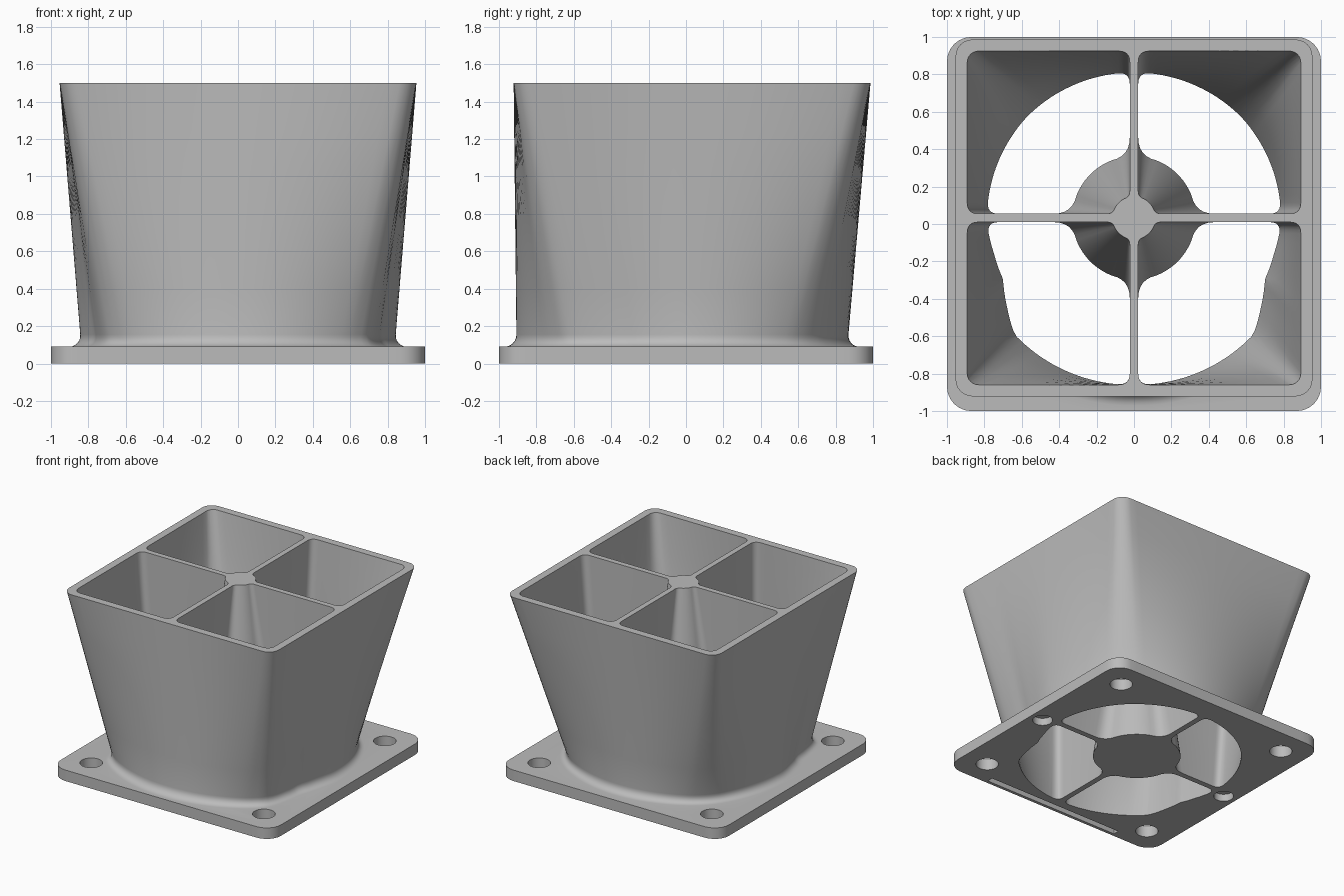
import bpy, bmesh, math
from mathutils import Vector

if "Cube" in bpy.data.objects:
    bpy.data.objects.remove(bpy.data.objects["Cube"], do_unlink=True)

HEIGHT, PLATE = 1.5, 0.09
CY = 0.0325            # y offset of the square mouth and the cross walls
WALL = 0.0225          # half thickness of the cross walls
SIDE, ARC = 14, 6      # samples per straight side and per corner

grey = bpy.data.materials.new("light_grey")
grey.use_nodes = True
grey.diffuse_color = (0.5, 0.5, 0.5, 1)
grey.node_tree.nodes["Principled BSDF"].inputs["Base Color"].default_value = (0.5, 0.5, 0.5, 1)

# Throat radius by elevation angle, same on both sides of x = 0
THROAT = [(-90, .86), (-43, .87), (-33, .81), (-23, .76), (-12, .765), (0, .785), (45, .81), (90, .81)]


def throat(phi):
    deg = math.degrees(phi)
    for (a, ra), (b, rb) in zip(THROAT, THROAT[1:]):
        if deg <= b:
            return ra + (rb - ra) * max(0, (deg - a) / (b - a))
    return THROAT[-1][1]


def round_corner(a, corner, b, n=6):
    a, corner, b = Vector(a), Vector(corner), Vector(b)
    return [a * (1 - s) ** 2 + corner * 2 * s * (1 - s) + b * s * s
            for s in (i / n for i in range(n + 1))]


def mouth_edge(half, rc, start):
    """One quadrant of a rounded square, from the x side round to the y side."""
    flat = half - rc
    side = [Vector((half, start + (flat - start) * i / SIDE)) for i in range(SIDE + 1)]
    arc = [Vector((flat + rc * math.cos(a), flat + rc * math.sin(a)))
           for a in (math.pi / 2 * i / ARC for i in range(1, ARC))]
    return side + arc + [Vector((p.y, p.x)) for p in reversed(side)]


def throat_edge(sy, grow, w, d):
    """One quadrant of the throat in local axes, with its two end corners."""
    def at(phi):
        r = throat(phi) + grow
        return Vector((r * math.cos(phi), sy * (r * math.sin(phi) - CY)))
    p0 = math.asin((CY + sy * w) / throat(0))
    p1 = sy * (math.pi / 2 - math.asin(w / throat(sy * math.pi / 2)))
    q0, q1 = p0 + sy * d / 0.8, p1 - sy * d / 0.8
    n = 2 * SIDE + ARC
    return [at(q0 + (q1 - q0) * i / n) for i in range(n + 1)], at(p0), at(p1)


def hub_edge(r, d):
    a = math.asin(WALL / r)
    b = a + d / r
    x = r * math.cos(a)
    arc = [Vector((r * math.cos(t), r * math.sin(t)))
           for t in (b + (math.pi / 2 - 2 * b) * i / 12 for i in range(13))]
    first = round_corner((x + d, WALL), (x, WALL), arc[0])[:-1]
    return first + arc + [Vector((p.y, p.x)) for p in reversed(first)]


def cell_section(edge, c0, c1, hub, d):
    """Closed outline of one channel: hub, wall, outer edge, wall."""
    near_y = round_corner((c1.x, c1.y - d), c1, edge[-1])
    near_x = round_corner((c0.x - d, c0.y), c0, edge[0])
    return hub + near_y[:-1] + edge[::-1] + near_x[::-1][1:]


def loft(name, rings):
    """Closed solid through matching rings of 3D points."""
    bm = bmesh.new()
    loops = [[bm.verts.new(p) for p in ring] for ring in rings]
    n = len(loops[0])
    for lo, hi in zip(loops, loops[1:]):
        for i in range(n):
            bm.faces.new((lo[i], lo[(i + 1) % n], hi[(i + 1) % n], hi[i]))
    bm.faces.new(loops[0][::-1])
    bm.faces.new(loops[-1])
    bmesh.ops.recalc_face_normals(bm, faces=bm.faces)
    mesh = bpy.data.meshes.new(name)
    bm.to_mesh(mesh)
    bm.free()
    mesh.materials.append(grey)
    obj = bpy.data.objects.new(name, mesh)
    bpy.context.collection.objects.link(obj)
    return obj


def prism(name, outline, z0, z1):
    return loft(name, [[(x, y, z) for x, y in outline] for z in (z0, z1)])


def disc(name, x, y, r, z0, z1):
    return prism(name, [(x + r * math.cos(a), y + r * math.sin(a))
                        for a in (math.tau * i / 32 for i in range(32))], z0, z1)


def combine(target, tool, operation):
    tool.hide_render = True
    mod = target.modifiers.new(tool.name, "BOOLEAN")
    mod.operation, mod.solver, mod.object = operation, "EXACT", tool
    bpy.context.view_layer.objects.active = target
    bpy.ops.object.modifier_apply(modifier=mod.name)
    bpy.data.objects.remove(tool, do_unlink=True)


def outer_ring(z, flare=0.0):
    """Full outer outline at height z, optionally widened for the base fillet."""
    t = z / HEIGHT
    ring = []
    top = mouth_edge(0.954, 0.09, 0)
    for sx, sy in ((1, 1), (-1, 1), (-1, -1), (1, -1)):
        low = throat_edge(sy, 0.045, 0, 0)[0]
        pts = [a.lerp(b, t) for a, b in zip(low, top)]
        pts = [Vector((sx * p.x, sy * p.y + CY)) for p in pts]
        if sx != sy:
            pts.reverse()
        ring += pts[:-1]
    return [(*(p + p.normalized() * flare), z) for p in ring]


# Funnel body with a concave fillet onto the plate
FIL = 0.065
rings = [outer_ring(0.05, FIL)]
for i in range(7):
    a = math.pi / 2 * i / 6
    rings.append(outer_ring(PLATE + FIL * (1 - math.cos(a)), FIL * (1 - math.sin(a))))
rings += [outer_ring(z) for z in (0.4, 0.7, 1.0, 1.25, HEIGHT)]
duct = loft("divided_duct", rings)

# Mounting plate with rounded corners
corner = mouth_edge(1.0, 0.13, 0)
outline = []
for sx, sy in ((1, 1), (-1, 1), (-1, -1), (1, -1)):
    quarter = [(sx * p.x, sy * p.y) for p in corner]
    outline += (quarter if sx == sy else quarter[::-1])[:-1]
combine(duct, prism("mounting_plate", outline, 0, PLATE), "UNION")

# Four channels, leaving the cross walls and the conical hub
D = 0.06
for sx in (1, -1):
    for sy in (1, -1):
        low = cell_section(*throat_edge(sy, 0, WALL, D), hub_edge(0.33, 0.1), D)
        top = cell_section(mouth_edge(0.892, 0.06, WALL + D), Vector((0.892, WALL)),
                           Vector((WALL, 0.892)), hub_edge(0.115, 0.03), D)
        rings = []
        for t in (-0.02, 0.2, 0.4, 0.6, 0.8, 1.02):
            pts = [a.lerp(b, t) for a, b in zip(low, top)]
            rings.append([(sx * p.x, sy * p.y + CY, t * HEIGHT) for p in pts])
        combine(duct, loft("channel_cutter", rings), "DIFFERENCE")

# Corner bolt holes, blind side holes and the slot under the front edge
for sx in (1, -1):
    for sy in (1, -1):
        combine(duct, disc("bolt_hole", sx * 0.785, sy * 0.785, 0.085, -0.1, 0.2), "DIFFERENCE")
    combine(duct, disc("side_hole", sx * 0.89, -0.01, 0.075, -0.1, 0.06), "DIFFERENCE")
slot = [(-0.62, -0.975), (0.62, -0.975), (0.62, -0.925), (-0.62, -0.925)]
combine(duct, prism("slot_cutter", slot, -0.1, 0.04), "DIFFERENCE")

# Smooth shading with sharp rims
bpy.ops.object.select_all(action="DESELECT")
duct.select_set(True)
bpy.context.view_layer.objects.active = duct
bpy.ops.object.shade_smooth_by_angle(angle=math.radians(30))
